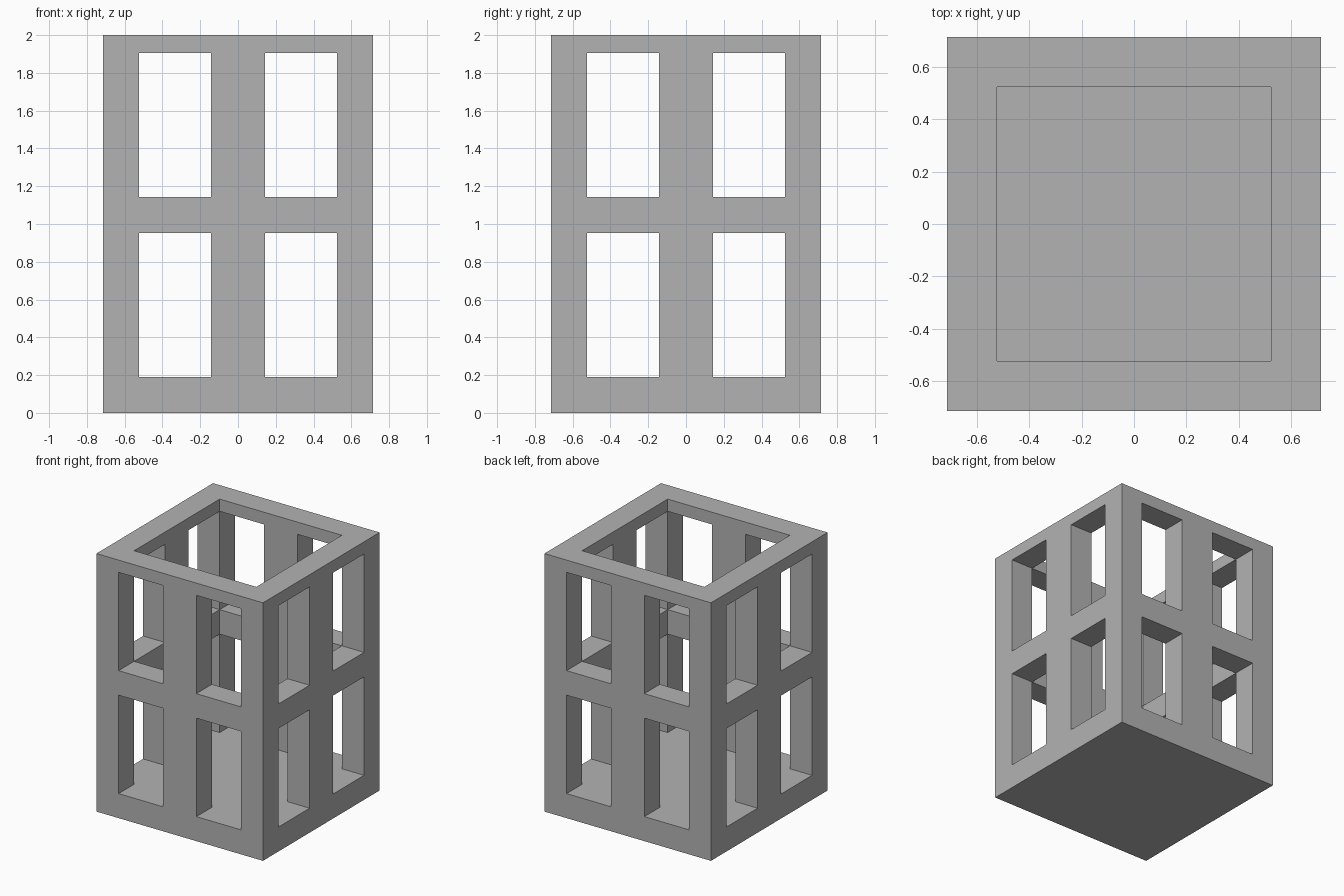
import bpy
import bmesh
from itertools import product
from mathutils import Vector

if "Cube" in bpy.data.objects:
    bpy.data.objects.remove(bpy.data.objects["Cube"])

# Single matte colour
grey = bpy.data.materials.new("plain_grey")
grey.use_nodes = True
colour = (0.45, 0.45, 0.45, 1)
grey.diffuse_color = colour
grey.node_tree.nodes["Principled BSDF"].inputs["Base Color"].default_value = colour

# Post edges across the plan, and rail edges up the height
OUTER, INNER, MULLION = 0.714, 0.524, 0.143
plan = [-OUTER, -INNER, -MULLION, MULLION, INNER, OUTER]
levels = [0, 0.19, 0.953, 1.143, 1.905, 2]
grid = (plan, plan, levels)
N = len(plan) - 1
WINDOW_BAYS = (1, N - 2)


def solid(cell):
    """True where the tower has material: floor slab, posts and rails."""
    i, j, k = cell
    if not all(0 <= c < N for c in cell):
        return False
    if k == 0:
        return True                      # floor slab
    on_x_wall, on_y_wall = i in (0, N - 1), j in (0, N - 1)
    if not (on_x_wall or on_y_wall):
        return False                     # open shaft
    if on_x_wall and on_y_wall:
        return True                      # corner posts
    bay = j if on_x_wall else i
    return not (bay in WINDOW_BAYS and k in WINDOW_BAYS)


def add_face(bm, cell, axis, side):
    """Skin one exposed side of a bay, wound to face outward."""
    u, v = (axis + 1) % 3, (axis + 2) % 3
    corners = [(0, 0), (1, 0), (1, 1), (0, 1)]
    if not side:
        corners.reverse()
    verts = []
    for a, b in corners:
        p = Vector()
        p[axis] = grid[axis][cell[axis] + side]
        p[u] = grid[u][cell[u] + a]
        p[v] = grid[v][cell[v] + b]
        verts.append(bm.verts.new(p))
    bm.faces.new(verts)


# Tower frame: skin every boundary between material and air
bm = bmesh.new()
for cell in product(range(N), repeat=3):
    if not solid(cell):
        continue
    for axis, side in product(range(3), (0, 1)):
        neighbour = list(cell)
        neighbour[axis] += 1 if side else -1
        if not solid(neighbour):
            add_face(bm, cell, axis, side)
bmesh.ops.remove_doubles(bm, verts=bm.verts, dist=0.0001)

mesh = bpy.data.meshes.new("tower_frame")
bm.to_mesh(mesh)
bm.free()
mesh.materials.append(grey)
tower = bpy.data.objects.new("tower_frame", mesh)
bpy.context.collection.objects.link(tower)
